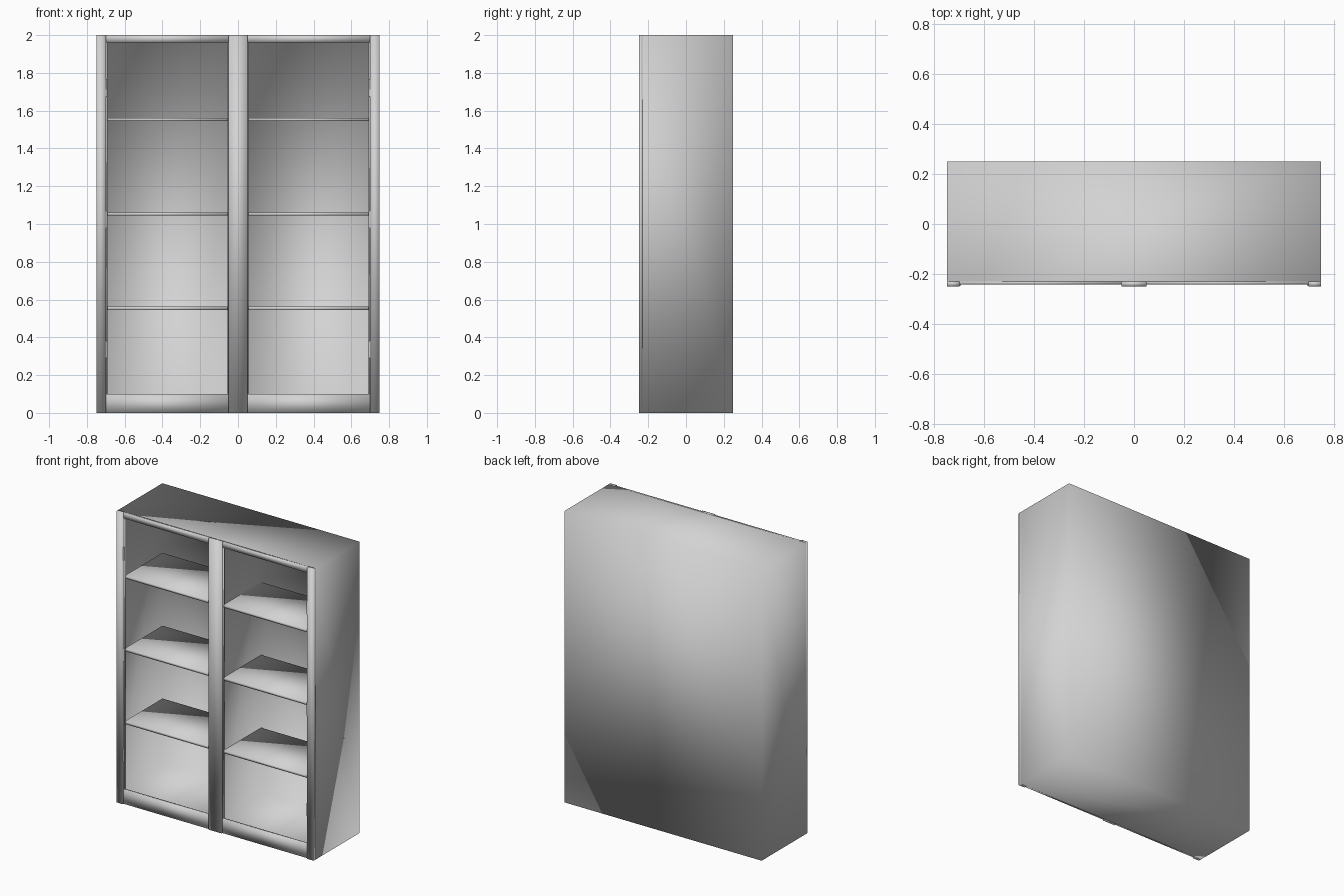
import bpy, bmesh
from mathutils import Vector

cube = bpy.data.objects.get("Cube")
if cube:
    bpy.data.objects.remove(cube, do_unlink=True)

GREY = (0.65, 0.65, 0.65, 1)
mat = bpy.data.materials.new("light grey")
mat.use_nodes = True
mat.diffuse_color = GREY
mat.node_tree.nodes["Principled BSDF"].inputs["Base Color"].default_value = GREY


def finish(name, bm):
    mesh = bpy.data.meshes.new(name)
    bm.to_mesh(mesh)
    bm.free()
    mesh.materials.append(mat)
    for p in mesh.polygons:
        p.use_smooth = True
    obj = bpy.data.objects.new(name, mesh)
    bpy.context.collection.objects.link(obj)
    return obj


def box(name, x, y, z, open_front=False, inward=False):
    """Softly shaded box between pairs of limits, optionally open or inside out."""
    bm = bmesh.new()
    bmesh.ops.create_cube(bm, size=1)
    lo, hi = (Vector(v) for v in zip(sorted(x), y, z))
    for v in bm.verts:
        v.co = (lo + hi) / 2 + v.co * (hi - lo)
    bm.normal_update()
    if open_front:
        front = [f for f in bm.faces if f.normal.y < -0.9]
        bmesh.ops.delete(bm, geom=front, context="FACES_ONLY")
    if inward:
        bmesh.ops.reverse_faces(bm, faces=bm.faces[:])
    return finish(name, bm)


def hinge(name, x, z):
    bm = bmesh.new()
    bmesh.ops.create_cone(bm, cap_ends=True, segments=12,
                          radius1=0.007, radius2=0.007, depth=0.09)
    bmesh.ops.translate(bm, verts=bm.verts, vec=(x, -0.242, z))
    obj = finish(name, bm)
    for p in obj.data.polygons:
        p.use_smooth = len(p.vertices) == 4


# Outer case and the central front stile
JOIN = -0.23
box("outer_case", (-0.75, 0.75), (JOIN, 0.25), (0, 2), open_front=True)
box("centre_stile", (-0.05, 0.05), (-0.25, JOIN), (0, 2))

for side, s in (("left", 1), ("right", -1)):
    # Hollow bay and its front frame
    box(side + "_bay_lining", (s * 0.05, s * 0.735), (JOIN, 0.24), (0.08, 1.98),
        open_front=True, inward=True)
    box(side + "_stile", (s * 0.70, s * 0.75), (-0.25, JOIN), (0, 2))
    box(side + "_top_rail", (s * 0.05, s * 0.70), (-0.242, JOIN), (1.96, 2))
    box(side + "_bottom_rail", (s * 0.05, s * 0.70), (-0.242, JOIN), (0, 0.10))

    # Slim edge strips along the opening
    box(side + "_outer_strip", (s * 0.692, s * 0.70), (-0.238, -0.225), (0.10, 1.96))
    box(side + "_inner_strip", (s * 0.05, s * 0.055), (-0.238, -0.225), (0.10, 1.96))

    # Shelves
    for i, z in enumerate((0.553, 1.053, 1.553)):
        box(f"{side}_shelf_{i + 1}", (s * 0.05, s * 0.70), (JOIN, 0.18),
            (z - 0.009, z + 0.009))

    # Hinge barrels
    for i, z in enumerate((0.335, 1.025, 1.72)):
        hinge(f"{side}_hinge_{i + 1}", s * 0.70, z)
